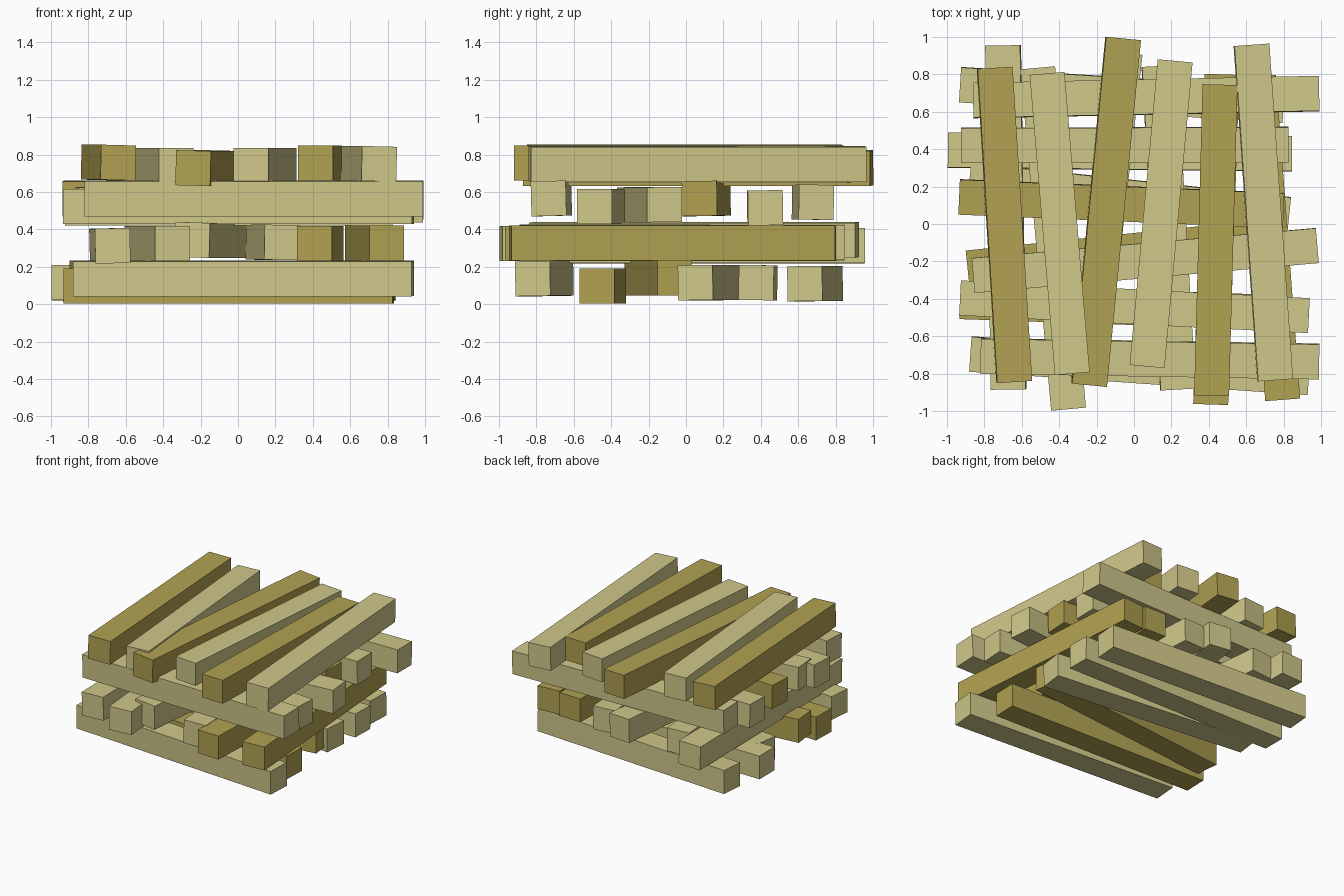
import bpy, math
from mathutils import Matrix, Vector

W = 0.187  # square beam section


def material(name, color):
    m = bpy.data.materials.new(name)
    m.diffuse_color = (*color, 1)
    return m


PALE = material("pale_wood", (0.63, 0.58, 0.255))
DARK = material("dark_wood", (0.44, 0.36, 0.085))


def beam(name, a, b, z, mat, roll=0.0):
    """Square beam between two end-centre points, rolled slightly on its axis."""
    a, b = Vector((*a, z)), Vector((*b, z))
    d = b - a
    bpy.ops.mesh.primitive_cube_add(size=1)
    o = bpy.context.object
    o.name = name
    o.data.transform(Matrix.Diagonal((d.length, W, W, 1)))
    o.matrix_world = (Matrix.Translation((a + b) / 2)
                      @ Matrix.Rotation(math.atan2(d.y, d.x), 4, 'Z')
                      @ Matrix.Rotation(math.radians(roll), 4, 'X'))
    o.data.materials.append(mat)


# Each beam: first end centre, second end centre, height of centre, wood, roll
layers = {
    "bottom_beam": [
        ((-0.875, -0.695), (0.935, -0.82), 0.137, PALE, 1),
        ((-0.93, -0.415), (0.83, -0.475), 0.098, DARK, 0),
        ((-0.89, -0.235), (0.79, -0.06), 0.14, DARK, 0),
        ((-0.88, 0.235), (0.83, 0.05), 0.115, PALE, 1),
        ((-0.995, 0.395), (0.845, 0.375), 0.115, PALE, -1),
        ((-0.93, 0.745), (0.80, 0.635), 0.11, PALE, 1),
    ],
    "lower_cross_beam": [
        ((-0.67, -0.885), (-0.70, 0.955), 0.312, PALE, -1.5),
        ((-0.35, -0.99), (-0.515, 0.835), 0.323, PALE, 0),
        ((-0.245, -0.83), (-0.05, 0.915), 0.343, PALE, 1.5),
        ((0.235, -0.885), (0.135, 0.845), 0.33, PALE, 1),
        ((0.41, -0.965), (0.47, 0.80), 0.325, DARK, 0),
        ((0.795, -0.94), (0.665, 0.79), 0.327, DARK, 0),
    ],
    "upper_beam": [
        ((-0.82, -0.705), (0.99, -0.735), 0.565, PALE, 1.5),
        ((-0.93, -0.395), (0.935, -0.49), 0.522, PALE, 0),
        ((-0.86, -0.275), (0.98, -0.115), 0.532, PALE, 0.5),
        ((-0.935, 0.145), (0.80, 0.072), 0.565, DARK, 1),
        ((-0.925, 0.42), (0.825, 0.425), 0.515, PALE, 1),
        ((-0.86, 0.66), (0.99, 0.697), 0.545, PALE, -1),
    ],
    "top_beam": [
        ((-0.64, -0.845), (-0.745, 0.835), 0.757, DARK, 1.5),
        ((-0.33, -0.80), (-0.465, 0.805), 0.74, PALE, 0),
        ((-0.24, -0.862), (-0.058, 0.992), 0.727, DARK, 1.5),
        ((0.07, -0.762), (0.22, 0.872), 0.742, PALE, 0),
        ((0.415, -0.918), (0.46, 0.745), 0.755, DARK, 0),
        ((0.755, -0.835), (0.628, 0.958), 0.75, PALE, 1.5),
    ],
}

for name, beams in layers.items():
    for i, spec in enumerate(beams, 1):
        beam(f"{name}_{i}", *spec)
